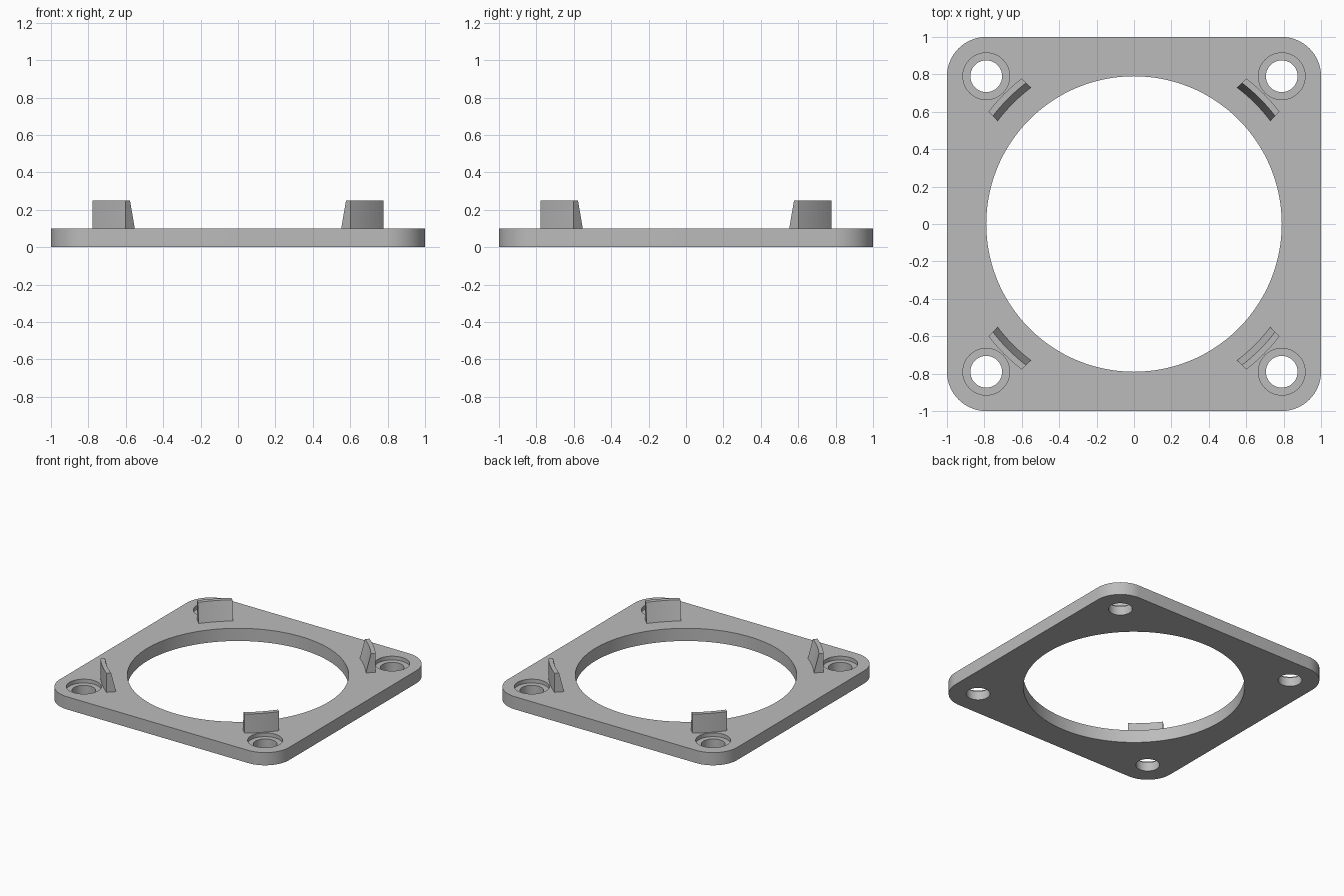
import bpy, bmesh, math

cube = bpy.data.objects.get("Cube")
if cube:
    bpy.data.objects.remove(cube, do_unlink=True)

PLATE_H = 0.1     # plate thickness
CLIP_TOP = 0.25   # top of the clips
HOLE = 0.79       # screw hole offset, also centre of the corner rounding
CORNERS = [(sx, sy) for sx in (-1, 1) for sy in (-1, 1)]

grey = bpy.data.materials.new("plain grey")
grey.use_nodes = True
colour = (0.5, 0.5, 0.5, 1)
grey.diffuse_color = colour
grey.node_tree.nodes["Principled BSDF"].inputs["Base Color"].default_value = colour


def loft(name, rings, wrap=True):
    """Skin a list of equal closed rings and cap both ends."""
    bm = bmesh.new()
    loops = [[bm.verts.new(p) for p in ring] for ring in rings]
    for a, b in zip(loops, loops[1:]):
        for i in range(len(a)):
            j = (i + 1) % len(a)
            bm.faces.new((a[i], a[j], b[j], b[i]))
    bm.faces.new(loops[0])
    bm.faces.new(loops[-1])
    bmesh.ops.recalc_face_normals(bm, faces=bm.faces)
    mesh = bpy.data.meshes.new(name)
    bm.to_mesh(mesh)
    bm.free()
    mesh.materials.append(grey)
    obj = bpy.data.objects.new(name, mesh)
    bpy.context.collection.objects.link(obj)
    return obj


def activate(obj):
    bpy.ops.object.select_all(action='DESELECT')
    obj.select_set(True)
    bpy.context.view_layer.objects.active = obj


def arc(cx, cy, r, start, sweep, n):
    return [(cx + r * math.cos(start + sweep * i / n),
             cy + r * math.sin(start + sweep * i / n)) for i in range(n + 1)]


def prism(name, outline, z0, z1):
    return loft(name, [[(x, y, z) for x, y in outline] for z in (z0, z1)])


def cut_round(target, x, y, r, z0, z1, n):
    """Subtract a vertical cylinder from the target."""
    cutter = prism("cutter", arc(x, y, r, 0, math.tau, n)[:-1], z0, z1)
    cutter.hide_render = True
    mod = target.modifiers.new("cut", 'BOOLEAN')
    mod.operation = 'DIFFERENCE'
    mod.solver = 'EXACT'
    mod.object = cutter
    activate(target)
    bpy.ops.object.modifier_apply(modifier=mod.name)
    bpy.data.objects.remove(cutter, do_unlink=True)


# Rounded square plate
outline = []
for k in range(4):
    turn = k * math.pi / 2
    mid = turn + math.pi / 4
    reach = HOLE * math.sqrt(2)
    outline += arc(reach * math.cos(mid), reach * math.sin(mid), 1 - HOLE,
                   turn, math.pi / 2, 16)
plate = prism("mounting_plate", outline, 0, PLATE_H)

# Central opening and counterbored screw holes
cut_round(plate, 0, 0, 0.79, -0.1, 0.3, 128)
for sx, sy in CORNERS:
    cut_round(plate, sx * HOLE, sy * HOLE, 0.125, PLATE_H - 0.03, 0.3, 48)
    cut_round(plate, sx * HOLE, sy * HOLE, 0.085, -0.1, 0.3, 48)

# Curved retaining clips, sloped on the inner side, parallel ends
section = [(0.914, PLATE_H), (0.95, CLIP_TOP), (0.983, CLIP_TOP), (0.983, PLATE_H)]
STEPS, HALF = 12, 0.125
names = {(-1, -1): "front_right_clip", (1, -1): "front_left_clip",
         (-1, 1): "back_right_clip", (1, 1): "back_left_clip"}
parts = [plate]
for sx, sy in CORNERS:
    rings = []
    for i in range(STEPS + 1):
        u = HALF * (2 * i / STEPS - 1)
        rings.append([(math.sqrt(r * r - u * u), u, z) for r, z in section])
    clip = loft(names[sx, sy], rings)
    clip.rotation_euler.z = math.atan2(sy, sx)
    parts.append(clip)

# Smooth the round walls, keep hard edges sharp
for obj in parts:
    activate(obj)
    bpy.ops.object.shade_smooth_by_angle(angle=math.radians(30))
